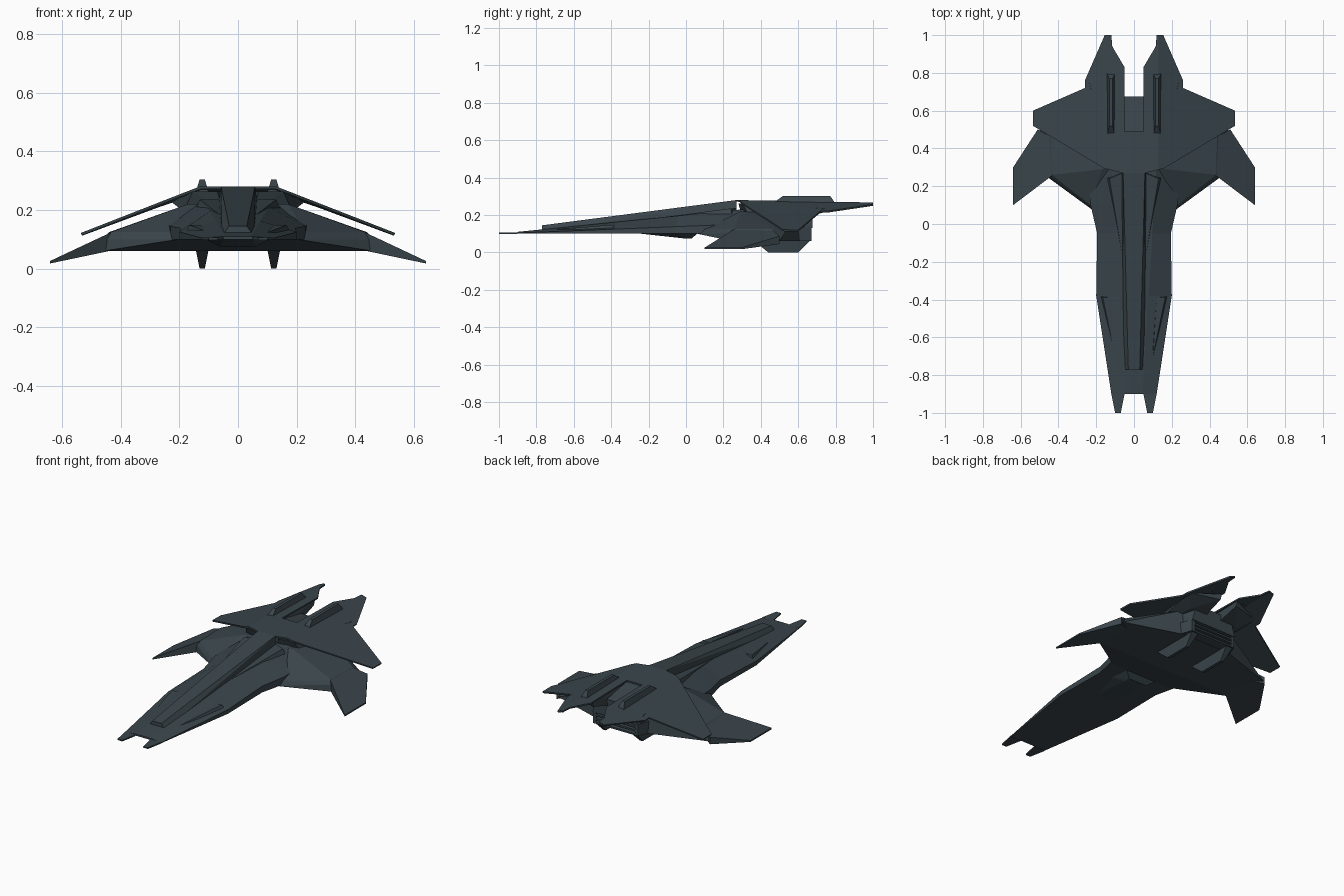
import bpy
import bmesh

cube = bpy.data.objects.get("Cube")
if cube:
    bpy.data.objects.remove(cube, do_unlink=True)

slate = bpy.data.materials.new("dark slate hull")
slate.use_nodes = True
slate.diffuse_color = (.042, .06, .071, 1)
shader = slate.node_tree.nodes["Principled BSDF"]
shader.inputs["Base Color"].default_value = slate.diffuse_color


def finish(name, bm):
    mesh = bpy.data.meshes.new(name)
    bm.to_mesh(mesh)
    bm.free()
    mesh.materials.append(slate)
    obj = bpy.data.objects.new(name, mesh)
    bpy.context.collection.objects.link(obj)
    return obj


def solid(name, points):
    """A faceted convex solid around the points."""
    bm = bmesh.new()
    corners = [bm.verts.new(point) for point in points]
    bmesh.ops.convex_hull(bm, input=corners)
    loose = [v for v in bm.verts if not v.link_faces]
    bmesh.ops.delete(bm, geom=loose, context="VERTS")
    bmesh.ops.dissolve_limit(bm, angle_limit=.01,
                             verts=bm.verts[:], edges=bm.edges[:])
    bmesh.ops.recalc_face_normals(bm, faces=bm.faces[:])
    return finish(name, bm)


def centre_solid(name, points):
    """One solid spanning both sides."""
    solid(name, points + [(-x, y, z) for x, y, z in points])


def pair(name, points):
    """A solid on the left and its twin on the right."""
    solid("left_" + name, points)
    solid("right_" + name, [(-x, y, z) for x, y, z in points])


def layers(*levels):
    """Corner points from plan outlines, each at its own height."""
    return [(x, y, z) for z, outline in levels for x, y in outline]


def prism(outline, top, bottom):
    """Corner points of a plan outline between two height rules of x."""
    return [(x, y, height(x)) for x, y in outline for height in (top, bottom)]


def slab(outline, base, thickness):
    return prism(outline, lambda x: base + thickness, lambda x: base)


def loft(name, stations, section):
    """Symmetric skin through the half sections at the given stations."""
    bm = bmesh.new()
    rings = []
    for y, width in stations:
        half = section(y, width)
        ring = half + [(-x, z) for x, z in reversed(half)]
        rings.append([bm.verts.new((x, y, z)) for x, z in ring])
    for front, back in zip(rings, rings[1:]):
        for i in range(len(front)):
            bm.faces.new((front[i - 1], front[i], back[i], back[i - 1]))
    bm.faces.new(rings[0])
    bm.faces.new(rings[-1])
    bmesh.ops.recalc_face_normals(bm, faces=bm.faces[:])
    return finish(name, bm)


def ridge_height(y):
    return .245 + .13 * y


def neck_section(y, width):
    shoulder = (.1 + .06 * y, .2 + .1 * y)
    rim = (width, .14 + .04 * y)
    return [shoulder, rim, (width, .1)]


# Long neck with its forked nose and raised blades
loft("neck", [(-.9, .12), (-.38, .2), (-.05, .195), (.1, .23), (.35, .25)],
     neck_section)
pair("nose_prong", slab([(.05, -.9), (.12, -.9), (.1, -1), (.07, -1)], .098, .008))
pair("nose_blade", layers(
    (.123, [(.11, -.38), (.18, -.38), (.1, -.7)]),
    (.148, [(.12, -.39), (.165, -.39)])))

# Raised spine, swelling cheeks beside it and a chin fairing below
spine_ends = [(.03, -.77), (.058, .27)]
centre_solid("spine", [
    point for x, y in spine_ends
    for point in ((x, y, ridge_height(y)), (x + .025, y, .11))])
pair("spine_cheek", layers(
    (.17, [(.045, -.27), (.06, .27), (.16, .25)]),
    (.235, [(.06, .27), (.13, .24)])))
centre_solid("chin_fairing", layers(
    (.1, [(.05, -.24), (.11, -.05), (.1, .06)]),
    (.075, [(.06, -.01), (.06, .03)])))

# Broad rear body and drooped wing tips
centre_solid("rear_body", layers(
    (.06, [(.2, .26), (.46, .25), (.5, .5), (.16, .61)]),
    (.1, [(.2, .06), (.45, .25)]),
    (.124, [(.23, .1), (.435, .26), (.44, .46)]),
    (.22, [(.17, .29), (.15, .6)])))
tip_outline = [(.435, .255), (.435, .46), (.51, .5), (.64, .3), (.64, .1), (.47, .235)]
pair("wing_tip", prism(tip_outline,
                       lambda x: .327 - .47 * x,
                       lambda x: .152 - .21 * x))

# Upper wing plate: half outline, folded along a line, then mirrored
FOLD = .13
wing_outline = [
    (0, .27), (.06, .27), (.16, .295), (.535, .52), (.535, .6), (.26, .72),
    (.26, .76), (.155, 1), (.12, 1), (.115, .94), (.05, .83), (.05, .49), (0, .49)]
bm = bmesh.new()
bm.faces.new([bm.verts.new((x, y, 0)) for x, y in wing_outline])
bmesh.ops.bisect_plane(bm, geom=bm.verts[:] + bm.edges[:] + bm.faces[:],
                       plane_co=(FOLD, 0, 0), plane_no=(1, 0, 0))
for vert in bm.verts:
    droop = .38 * max(0, vert.co.x - FOLD)
    vert.co.z = .285 - droop - .018 * vert.co.y
bm.normal_update()
upper_wing = finish("upper_wing", bm)
mirror = upper_wing.modifiers.new("Mirror", "MIRROR")
mirror.use_clip = True
thickness = upper_wing.modifiers.new("Thickness", "SOLIDIFY")
thickness.thickness = .009
thickness.offset = -1

# Pylons carrying the upper wing, and the sloping deck between them
pair("wing_pylon", layers(
    (.195, [(.05, .3), (.185, .34), (.05, .67), (.16, .67)]),
    (.233, [(.235, .75), (.055, .8)]),
    (.262, [(.07, .28), (.155, .3), (.15, .73), (.055, .81)])))
deck_profile = [(.3, .27), (.49, .265), (.55, .245), (.675, .232), (.675, .17), (.3, .17)]
centre_solid("tail_deck", [(.055, y, z) for y, z in deck_profile])

# Engine bay: cowl, side walls, floor and exhaust vanes
centre_solid("engine_cowl", layers(
    (.2, [(.16, .58), (.13, .675)]),
    (.13, [(.16, .58), (.15, .675)])))
pair("engine_wall", slab([(.18, .58), (.15, .58), (.15, .67), (.13, .67)], .062, .07))
for name, base in (("engine_floor", .062), ("lower_vane", .086), ("upper_vane", .108)):
    centre_solid(name, slab([(.17, .58), (.13, .67)], base, .01))


def fin_pair(name, root, root_height, edge, edge_height):
    """Tapered fins that are thick at the root and thin at the outer edge."""
    pair(name, [
        (.122 + side * width, y, z) for side in (-1, 1)
        for span, width, z in ((root, .022, root_height), (edge, .009, edge_height))
        for y in span])


# Upright fins above and keel fins below
fin_pair("dorsal_fin", (.46, .8), .26, (.52, .77), .303)
fin_pair("keel_fin", (.36, .665), .065, (.44, .6), 0)
